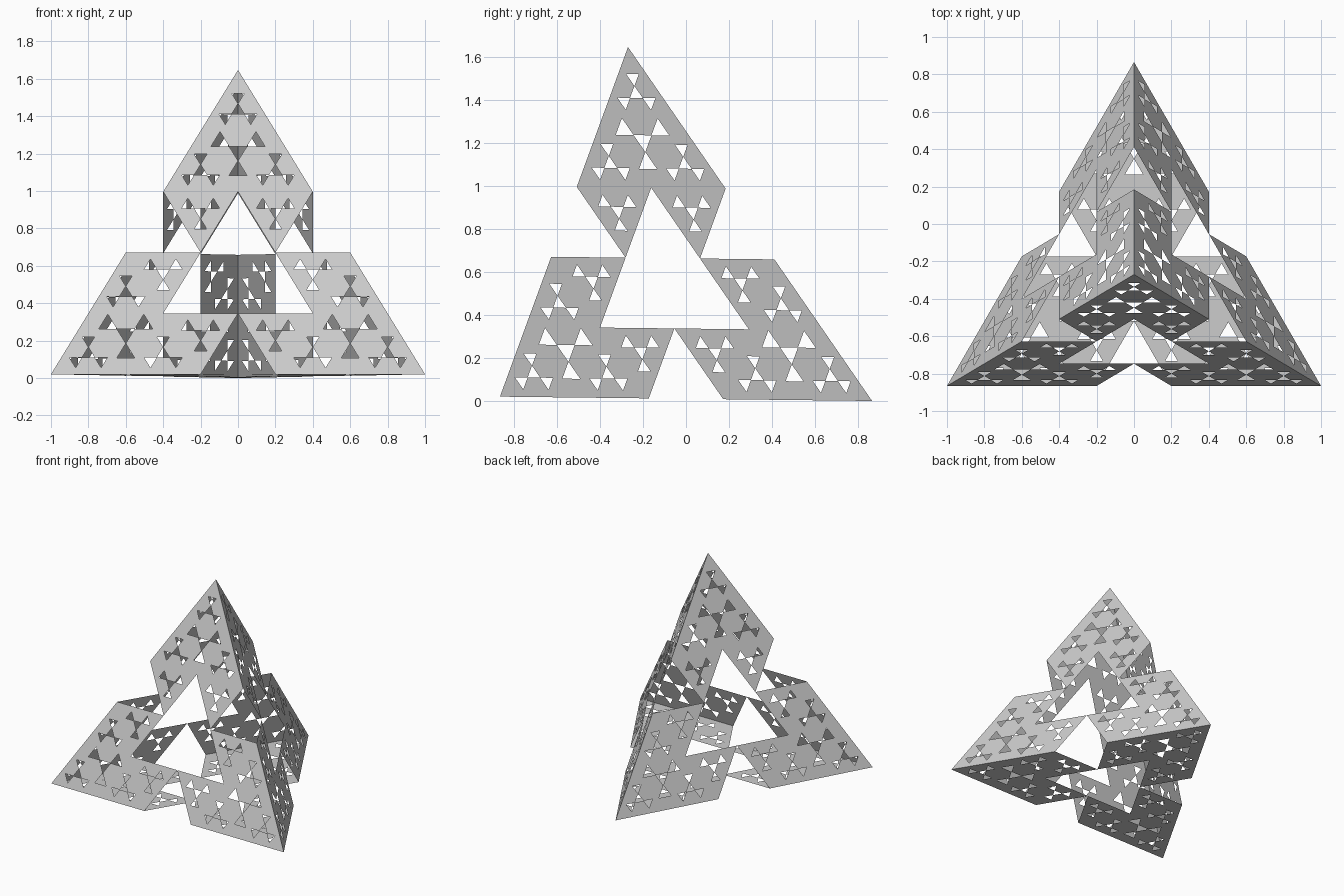
import bpy, bmesh
from mathutils import Vector
from mathutils.geometry import delaunay_2d_cdt, intersect_point_tri_2d

cube = bpy.data.objects.get("Cube")
if cube:
    bpy.data.objects.remove(cube)

grey = bpy.data.materials.new("plain_grey")
grey.use_nodes = True
colour = (0.6, 0.6, 0.6, 1)
grey.diffuse_color = colour
grey.node_tree.nodes["Principled BSDF"].inputs["Base Color"].default_value = colour

# Corners of the tetrahedron, tipped very slightly forward
left = Vector((1, -0.866, 0.02))
right = Vector((-1, -0.866, 0.02))
back = Vector((0, 0.866, 0))
top = Vector((0, -0.27, 1.647))

# Small triangles of one corner piece, in steps of a fifth of the edge,
# each with the size of its centre opening and of the three around it
CELLS = [
    (((0, 0), (1, 0), (0, 1)), 0.17, 1),
    (((1, 0), (2, 0), (1, 1)), 0.17, 1),
    (((0, 1), (1, 1), (0, 2)), 0.17, 1),
    (((1, 0), (1, 1), (0, 1)), 0.24, 1),
    (((2, 0), (2, 1), (1, 1)), 0.17, 1),
    (((0, 2), (1, 1), (1, 2)), 0.17, 1),
]


def openings(cell, size, outer):
    """Centre triangle plus one triangle point-to-point at each corner."""
    mid = sum(cell, Vector((0, 0))) / 3
    inner = [mid + (p - mid) * size for p in cell]
    holes = [inner]
    for i in range(3):
        w, a, b = inner[i], inner[i - 1], inner[i - 2]
        holes.append([w, w + (w - a) * outer, w + (w - b) * outer])
    return holes


def pierced(cell, size, outer):
    """Flat triangles filling the cell around its openings."""
    loops = [cell] + openings(cell, size, outer)
    points = [p for loop in loops for p in loop]
    edges = [(3 * n + i, 3 * n + (i + 1) % 3) for n in range(len(loops)) for i in range(3)]
    verts, _, faces, *_ = delaunay_2d_cdt(points, edges, [], 0, 1e-5)
    for f in faces:
        tri = [verts[i] for i in f]
        mid = sum(tri, Vector((0, 0))) / 3
        if not any(intersect_point_tri_2d(mid, *h) for h in loops[1:]):
            yield tri


def panel(name, corners):
    bm = bmesh.new()
    a, b, c = corners
    normal = (b - a).cross(c - a)
    for i in range(3):
        o, u, v = corners[i], corners[i - 2], corners[i - 1]
        for cell, size, outer in CELLS:
            for tri in pierced([Vector(p) for p in cell], size, outer):
                f = bm.faces.new([bm.verts.new(o + (u - o) * p.x / 5 + (v - o) * p.y / 5) for p in tri])
                f.normal_update()
                if f.normal.dot(normal) < 0:
                    f.normal_flip()
    bmesh.ops.remove_doubles(bm, verts=bm.verts, dist=0.0005)
    mesh = bpy.data.meshes.new(name)
    bm.to_mesh(mesh)
    bm.free()
    mesh.materials.append(grey)
    bpy.context.collection.objects.link(bpy.data.objects.new(name, mesh))


panel("front_panel", (right, left, top))
panel("left_panel", (left, back, top))
panel("right_panel", (back, right, top))
panel("base_panel", (left, right, back))
